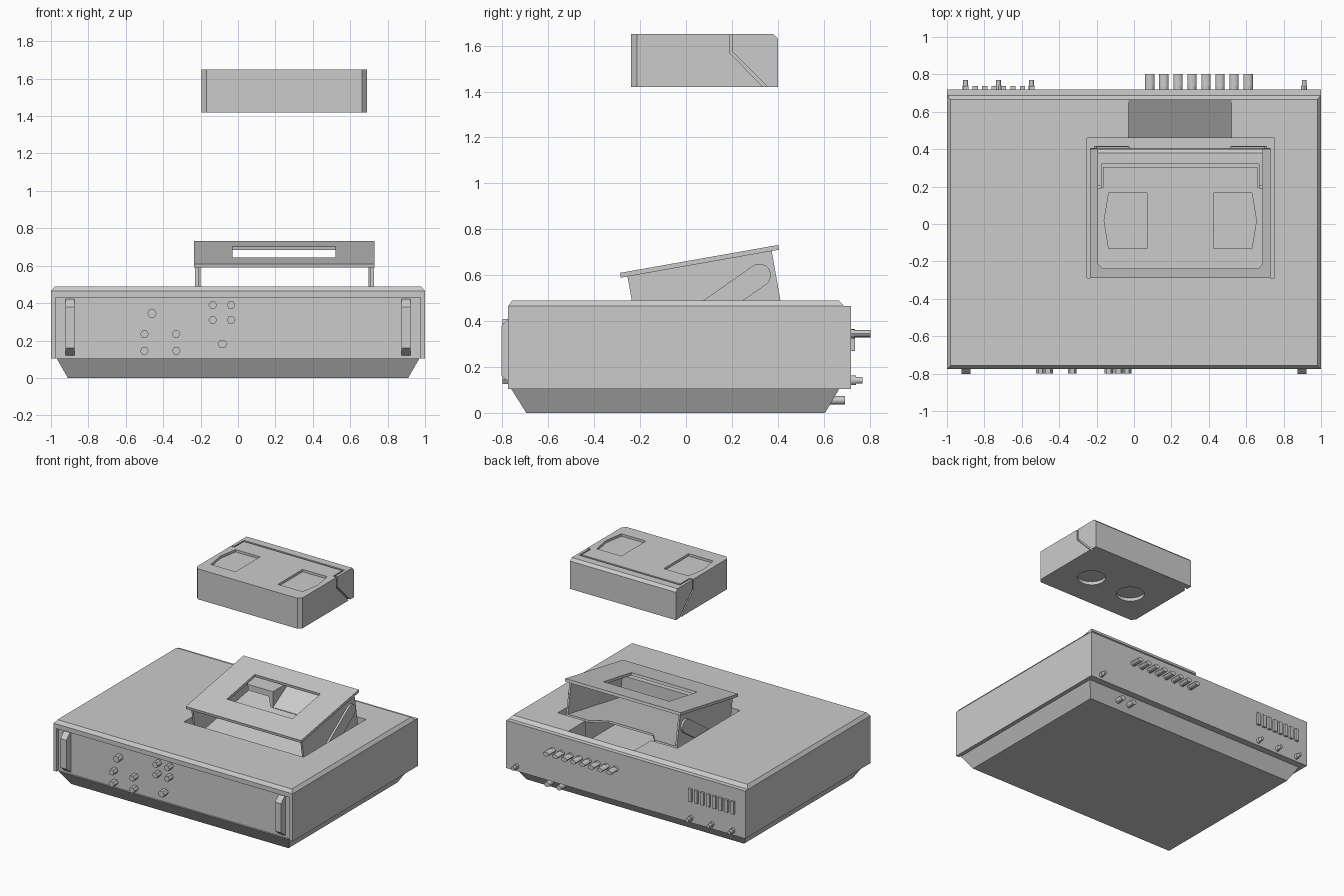
import bpy, bmesh
from math import cos, sin, pi, radians
from mathutils import Matrix, Vector

if "Cube" in bpy.data.objects:
    bpy.data.objects.remove(bpy.data.objects["Cube"])


def finish(name, bm):
    bmesh.ops.recalc_face_normals(bm, faces=bm.faces)
    me = bpy.data.meshes.new(name)
    bm.to_mesh(me)
    bm.free()
    ob = bpy.data.objects.new(name, me)
    bpy.context.collection.objects.link(ob)
    return ob


def prism(name, pts, axis, a, b, mat=None):
    """Extrude a 2D profile along an axis: X uses (y,z), Y uses (x,z), Z uses (x,y)."""
    place = {'X': lambda p, t: (t, p[0], p[1]),
             'Y': lambda p, t: (p[0], t, p[1]),
             'Z': lambda p, t: (p[0], p[1], t)}[axis]
    bm = bmesh.new()
    lo = [bm.verts.new(place(p, a)) for p in pts]
    hi = [bm.verts.new(place(p, b)) for p in pts]
    bm.faces.new(lo)
    bm.faces.new(hi)
    n = len(pts)
    for i in range(n):
        j = (i + 1) % n
        bm.faces.new((lo[i], lo[j], hi[j], hi[i]))
    if mat:
        bm.transform(mat)
    return finish(name, bm)


def box(name, x0, x1, y0, y1, z0, z1, mat=None):
    return prism(name, [(x0, y0), (x1, y0), (x1, y1), (x0, y1)], 'Z', z0, z1, mat)


def loft(name, rings):
    """Stack of rectangles (x half-width, y0, y1, z) joined into a solid."""
    bm = bmesh.new()
    loops = [[bm.verts.new(c) for c in ((-x, y0, z), (x, y0, z), (x, y1, z), (-x, y1, z))]
             for x, y0, y1, z in rings]
    bm.faces.new(loops[0])
    bm.faces.new(loops[-1])
    for p, q in zip(loops, loops[1:]):
        for i in range(4):
            j = (i + 1) % 4
            bm.faces.new((p[i], p[j], q[j], q[i]))
    return finish(name, bm)


def circle(u, v, ru, rv, n):
    return [(u + ru * cos(2 * pi * i / n), v + rv * sin(2 * pi * i / n)) for i in range(n)]


def smooth(ob):
    bpy.ops.object.select_all(action='DESELECT')
    ob.select_set(True)
    bpy.context.view_layer.objects.active = ob
    bpy.ops.object.shade_smooth_by_angle(angle=radians(35))


def cut(ob, cutters):
    for c in cutters:
        c.hide_render = True
        m = ob.modifiers.new("cut", 'BOOLEAN')
        m.operation, m.object, m.solver = 'DIFFERENCE', c, 'EXACT'
    bpy.context.view_layer.update()
    me = bpy.data.meshes.new_from_object(ob.evaluated_get(bpy.context.evaluated_depsgraph_get()))
    ob.modifiers.clear()
    ob.data = me
    for c in cutters:
        bpy.data.objects.remove(c)


# Recorder housing with stepped rear top edge, loading well, rear ramp and recessed front
housing = loft("housing", [(1, -.775, .72, .105), (1, -.775, .72, .465),
                           (.999, -.774, .688, .466), (.98, -.757, .665, .49)])
cut(housing, [
    box("c", -.25, .75, -.288, .46, .14, .7),
    prism("c", [(.44, .36), (.664, .4905), (.664, .6), (.44, .6)], 'X', -.03, .52),
    box("c", -.975, .975, -.9, -.75, .0, .43)])

# Tapered base
loft("base", [(.91, -.696, .606, 0), (.97, -.762, .668, .105)])

# Front handles
for side, x in (("left", -.898), ("right", .898)):
    prism("front_handle_" + side, [(-.745, .425), (-.775, .41), (-.803, .38), (-.803, .16), (-.745, .115)],
          'X', x - .025, x + .025)

# Six-sided front knobs
knobs = [(-.46, .345, .026), (-.083, .182, .026)]
knobs += [(x, z, .023) for x in (-.5, -.33) for z in (.145, .235)]
knobs += [(x, z, .023) for x in (-.135, -.037) for z in (.31, .39)]
for x, z, r in knobs:
    prism("front_knob", circle(x, z, r, r * .97, 6), 'Y', -.8, -.745)

# Rear sockets, keys and vent ribs
for i in range(8):
    x = .085 + .075 * i
    smooth(prism("rear_key", circle(x, .345, .025, .016, 12), 'Y', .71, .803))
    prism("rear_key_collar", circle(x, .345, .023, .02, 12), 'Y', .71, .735)
    xv = -.9 + .0507 * i
    box("rear_vent_rib", xv - .014, xv + .014, .71, .737, .27, .365)
for x in (-.9, -.725, -.548, .91):
    smooth(prism("rear_socket", circle(x, .142, .013, .015, 12), 'Y', .71, .77))
    prism("rear_socket_collar", circle(x, .142, .016, .02, 12), 'Y', .71, .74)
for x in (.58, .68):
    smooth(prism("lower_socket", circle(x, .055, .022, .019, 12), 'Y', .62, .692))

# Raised cassette carriage, tilted back
tilt = Matrix.Translation((0, -.288, .61)) @ Matrix.Rotation(radians(10), 4, 'X')
lid = box("carriage_lid", -.235, .73, 0, .70, -.021, 0, tilt)
cut(lid, [box("c", -.03, .52, .2, .54, -.1, .1, tilt)])
for side, x, ax in (("left", -.214, -.23), ("right", .698, .711)):
    box("carriage_side_" + side, x, x + .014, .03, .668, -.27, -.02, tilt)
    # rounded lift arm on the outer face
    arm = Matrix.Translation((0, .32, .6)) @ Matrix.Rotation(radians(35), 4, 'X')
    pts = [(-.46, -.05)] + [(.05 * sin(t * pi / 8), -.05 * cos(t * pi / 8)) for t in range(9)] + [(-.46, .05)]
    prism("lift_arm_" + side, pts, 'X', ax, ax + .016, arm)
prism("carriage_tray", [(-.21, .03), (.708, .03), (.708, .668), (.52, .668), (.43, .56),
                        (.06, .56), (-.03, .668), (-.21, .668)], 'Z', -.27, -.255, tilt)

# Floating cassette
x0, x1, y0, y1, z0, z1, c = -.195, .69, -.24, .4, 1.42, 1.65, .026
cassette = prism("cassette", [(x0 + c, y0), (x1 - c, y0), (x1, y0 + c), (x1, y1), (x0, y1), (x0, y0 + c)],
                 'Z', z0, z1)
mid = (x0 + x1) / 2
cutters = [
    prism("c", [(y1 - .02, z1), (y1 - .02, z1 + .05), (y1 + .05, z1 + .05), (y1 + .05, z1 - .02), (y1, z1 - .02)],
          'X', -1, 1),
    box("c", -.174, .669, .305, .32, z1 - .015, 1.7)]
for s in (-1, 1):
    def X(d):
        return mid + s * d
    # label windows, reel recesses and flap seams
    cutters.append(prism("c", [(X(.178), -.13), (X(.178), .165), (X(.383), .165), (X(.407), .018), (X(.383), -.13)],
                         'Z', z1 - .018, 1.7))
    cutters.append(prism("c", circle(X(.18), .04, .1, .1, 24), 'Z', 1.3, z0 + .025))
    cutters.append(box("c", *sorted((X(.412), X(.4215))), .195, .315, z1 - .015, 1.7))
    cutters.append(prism("c", [(.19, 1.7), (.203, 1.7), (.203, 1.574), (.375, 1.4), (.357, 1.4), (.19, 1.568)],
                         'X', *sorted((X(.424), X(.6)))))
cut(cassette, cutters)
